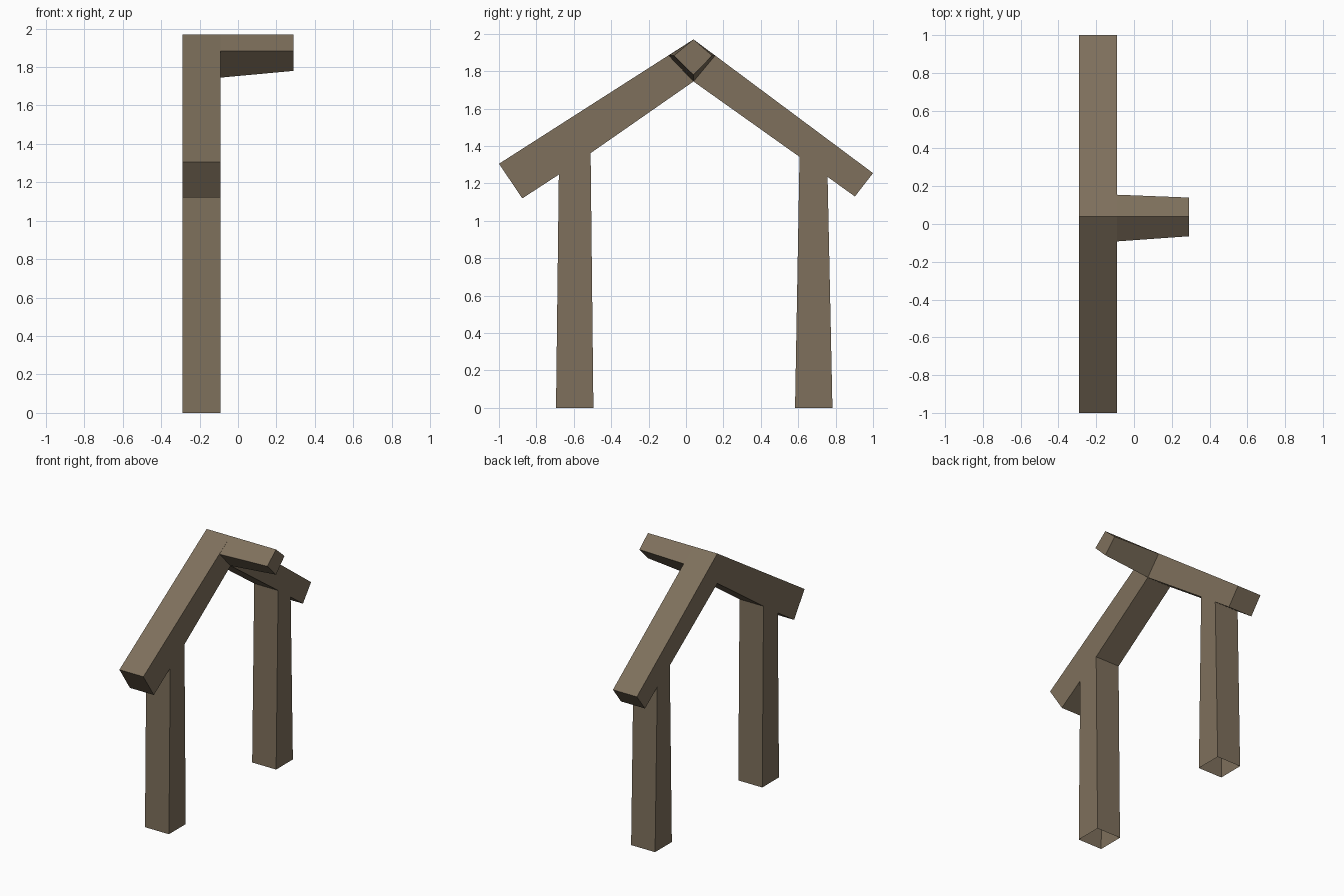
import bpy

if "Cube" in bpy.data.objects:
    bpy.data.objects.remove(bpy.data.objects["Cube"])

wood = bpy.data.materials.new("weathered wood")
wood.diffuse_color = (0.21, 0.162, 0.107, 1.0)
wood.use_nodes = True
wood.node_tree.nodes["Principled BSDF"].inputs["Base Color"].default_value = wood.diffuse_color


def loft(name, start, end, x0, x1, open_edges=(), caps=(True, True)):
    """Join two y-z outlines (counter-clockwise seen from +x) placed at x0 and x1."""
    n = len(start)
    verts = [(x0, y, z) for y, z in start] + [(x1, y, z) for y, z in end]
    faces = []
    for i in range(n):
        if i not in open_edges:
            j = (i + 1) % n
            faces.append((n + i, i, j, n + j))
    if caps[0]:
        faces.append(tuple(reversed(range(n))))
    if caps[1]:
        faces.append(tuple(range(n, 2 * n)))
    mesh = bpy.data.meshes.new(name)
    mesh.from_pydata(verts, [], faces)
    mesh.materials.append(wood)
    mesh.update()
    obj = bpy.data.objects.new(name, mesh)
    bpy.context.collection.objects.link(obj)
    return obj


X0, X1, X_END = -0.29, -0.09, 0.29
APEX, CROTCH = (0.04, 1.97), (0.04, 1.745)

# Joints shared by posts and rafters
f_out, f_in = (-0.68, 1.247), (-0.51, 1.362)
b_out, b_in = (0.757, 1.235), (0.607, 1.342)

# Tapered posts, open at the foot and where they meet the rafters
for name, prof in (
    ("front_post", [(-0.695, 0), (-0.495, 0), f_in, f_out]),
    ("back_post", [(0.583, 0), (0.783, 0), b_out, b_in]),
):
    loft(name, prof, prof, X0, X1, open_edges=(0, 2))

# Sloping rafters, mitred together at the ridge
front = [(-0.875, 1.12), f_out, f_in, CROTCH, APEX, (-1.0, 1.305)]
back = [CROTCH, b_in, b_out, (0.903, 1.13), (1.0, 1.255), APEX]
loft("front_rafter", front, front, X0, X1, open_edges=(1, 3))
loft("back_rafter", back, back, X0, X1, open_edges=(1, 5))

# Ridge beam stub, narrowing toward its free end
root = [CROTCH, (0.155, 1.883), APEX, (-0.092, 1.883)]
tip = [(0.04, 1.78), (0.14, 1.883), APEX, (-0.065, 1.883)]
loft("ridge_beam", root, tip, X1, X_END, caps=(False, True))
